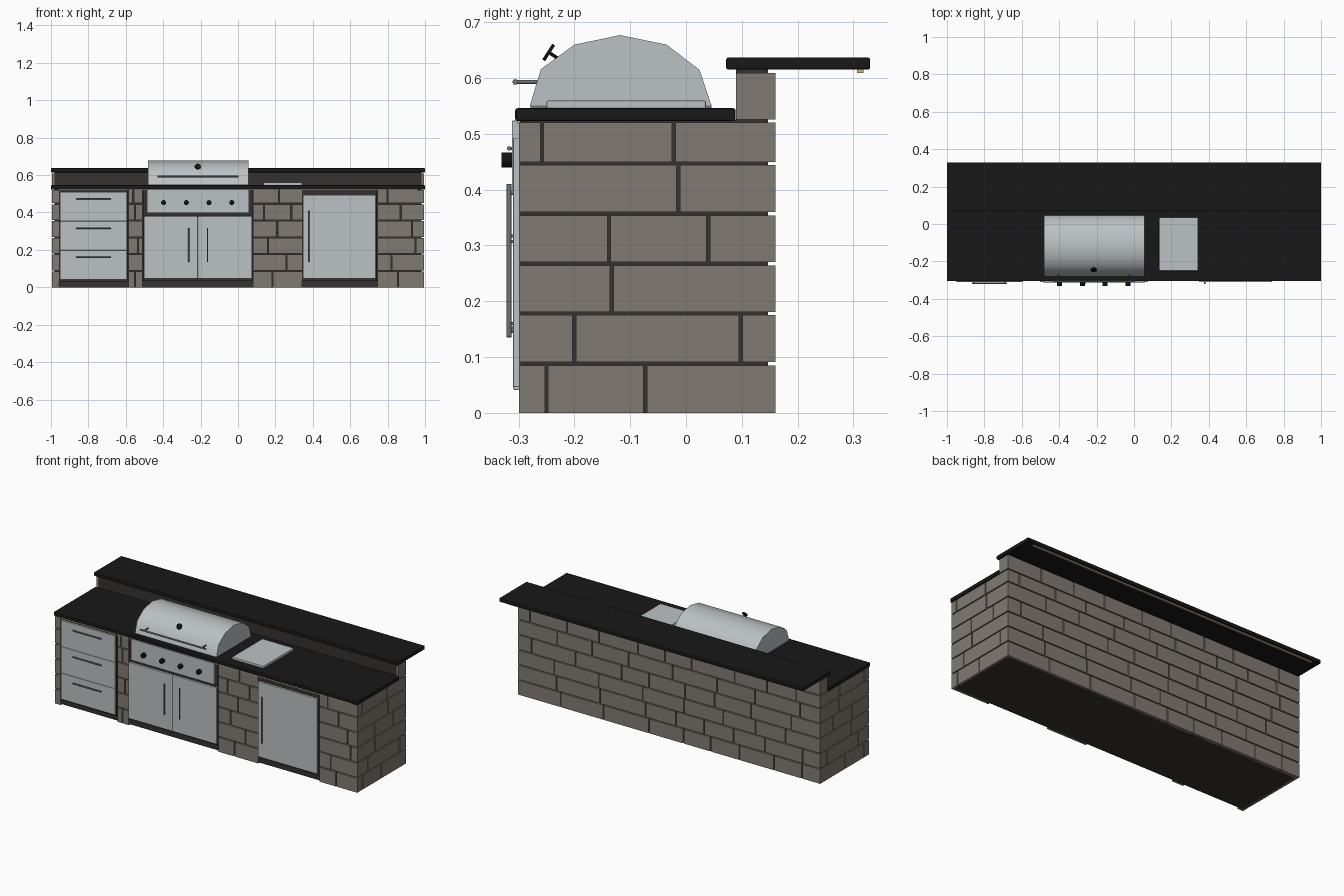
import bpy, bmesh, math, random
from mathutils import Vector, Matrix

if "Cube" in bpy.data.objects:
    bpy.data.objects.remove(bpy.data.objects["Cube"])

random.seed(4)


def material(name, r, g, b):
    m = bpy.data.materials.new(name)
    m.diffuse_color = (r, g, b, 1)
    m.use_nodes = True
    m.node_tree.nodes["Principled BSDF"].inputs["Base Color"].default_value = m.diffuse_color
    return m


STEEL = material("steel", 0.5, 0.54, 0.55)
DARK_STEEL = material("dark_steel", 0.16, 0.17, 0.175)
STONE = material("stone", 0.22, 0.195, 0.17)
MORTAR = material("mortar", 0.035, 0.032, 0.029)
GRANITE = material("granite", 0.009, 0.009, 0.009)
BLACK = material("black", 0.006, 0.006, 0.006)
STRIP = material("light_strip", 0.6, 0.45, 0.25)


def add_box(bm, lo, hi):
    lo, hi = Vector(lo), Vector(hi)
    mat = Matrix.Translation((lo + hi) / 2) @ Matrix.Diagonal((*(hi - lo), 1))
    bmesh.ops.create_cube(bm, size=1, matrix=mat)


def add_rod(bm, a, b, r, sides=10):
    a, b = Vector(a), Vector(b)
    d = b - a
    mat = Matrix.Translation((a + b) / 2) @ d.to_track_quat('Z', 'Y').to_matrix().to_4x4()
    bmesh.ops.create_cone(bm, cap_ends=True, segments=sides, radius1=r, radius2=r,
                          depth=d.length, matrix=mat)


def finish(bm, name, mat, bevel=0, smooth=0):
    me = bpy.data.meshes.new(name)
    bmesh.ops.recalc_face_normals(bm, faces=bm.faces)
    bm.to_mesh(me)
    bm.free()
    ob = bpy.data.objects.new(name, me)
    bpy.context.collection.objects.link(ob)
    me.materials.append(mat)
    if bevel:
        mod = ob.modifiers.new("bevel", 'BEVEL')
        mod.width, mod.segments = bevel, 2
    if smooth:
        bpy.context.view_layer.objects.active = ob
        ob.select_set(True)
        bpy.ops.object.shade_smooth_by_angle(angle=math.radians(smooth))
        ob.select_set(False)
    return ob


def box(name, lo, hi, mat, bevel=0):
    bm = bmesh.new()
    add_box(bm, lo, hi)
    return finish(bm, name, mat, bevel)


def handle(name, a, b, back_y, r, mat):
    # bar with two posts running back to the surface
    bm = bmesh.new()
    a, b = Vector(a), Vector(b)
    add_rod(bm, a, b, r)
    for t in (0.06, 0.94):
        p = a.lerp(b, t)
        add_rod(bm, p, (p.x, back_y, p.z), r * 0.7)
    return finish(bm, name, mat, smooth=40)


# mortar core and raised bar wall
box("mortar_core", (-0.982, -0.286, 0), (0.982, 0.147, 0.525), MORTAR)
box("bar_wall_core", (-0.982, 0.09, 0.52), (0.982, 0.147, 0.616), MORTAR)

# stone courses
ROWS = [0, 0.088, 0.178, 0.267, 0.357, 0.447, 0.523, 0.612]
GAP = 0.003


def stones(name, spans, joints, place, first=0):
    bm = bmesh.new()
    for i, cuts in enumerate(joints, first):
        z0, z1 = ROWS[i] + (GAP if i else 0), ROWS[i + 1] - GAP
        for u0, u1 in spans:
            us = [u0] + [c for c in cuts if u0 + 0.015 < c < u1 - 0.015] + [u1]
            for k in range(len(us) - 1):
                a = us[k] + (GAP if k else 0)
                b = us[k + 1] - (GAP if k < len(us) - 2 else 0)
                add_box(bm, *place(a, b, z0, z1))
    finish(bm, name, STONE)


front_joints = [[-0.55, 0.185, 0.855], [0.26, 0.82], [-0.535, 0.16, 0.95],
                [0.21, 0.93], [-0.55, 0.14, 0.285, 0.87], [-0.56, 0.22, 0.8]]
stones("front_stones", [(-0.98, -0.958), (-0.585, -0.51), (0.08, 0.342), (0.745, 0.98)],
       front_joints, lambda a, b, z0, z1: ((a, -0.299, z0), (b, -0.28, z1)))

side_joints = [[-0.25, -0.073], [-0.2, 0.098], [-0.133], [-0.138, 0.04],
               [-0.014], [-0.258, -0.022]]
for side, s in (("left", -1), ("right", 1)):
    def place(a, b, z0, z1):
        x = sorted((s * 0.978, s * 0.995))
        return (x[0], a, z0), (x[1], b, z1)
    stones(side + "_stones", [(-0.299, 0.16)], side_joints, place)
    stones(side + "_bar_stones", [(0.09, 0.16)], [[]], place, first=6)

back_joints = []
for i in range(7):
    u, cuts = -0.98 + random.uniform(0.06, 0.25), []
    while u < 0.93:
        cuts.append(u)
        u += random.uniform(0.17, 0.31)
    back_joints.append(cuts)
stones("back_stones", [(-0.978, 0.978)], back_joints,
       lambda a, b, z0, z1: ((a, 0.14, z0), (b, 0.16, z1)))

# stone slabs and light strips under their overhangs
box("counter_top", (-1, -0.306, 0.523), (1, 0.089, 0.546), GRANITE, 0.004)
box("bar_top", (-1, 0.072, 0.615), (1, 0.33, 0.637), GRANITE, 0.004)
box("bar_light_strip", (-0.95, 0.306, 0.609), (0.95, 0.318, 0.616), STRIP)
box("counter_light_strip", (-0.96, -0.302, 0.519), (0.96, -0.297, 0.524), STRIP)

# drawer stack
box("drawer_frame", (-0.957, -0.298, 0.03), (-0.59, -0.28, 0.52), MORTAR)
for i in range(3):
    z0 = 0.041 + i * 0.157
    box(f"drawer_{i + 1}", (-0.951, -0.309, z0), (-0.594, -0.285, z0 + 0.1555), STEEL, 0.0015)
    handle(f"drawer_handle_{i + 1}", (-0.866, -0.317, z0 + 0.119),
           (-0.68, -0.317, z0 + 0.119), -0.306, 0.004, DARK_STEEL)

# grill cabinet doors
box("grill_frame", (-0.508, -0.298, 0.035), (0.078, -0.28, 0.523), MORTAR)
for name, x0, x1, hx in (("left", -0.503, -0.215, -0.263), ("right", -0.2135, 0.074, -0.163)):
    box(f"grill_door_{name}", (x0, -0.31, 0.046), (x1, -0.285, 0.38), STEEL, 0.0015)
    handle(f"grill_door_handle_{name}", (hx, -0.317, 0.135), (hx, -0.317, 0.318),
           -0.307, 0.004, DARK_STEEL)

# grill control panel and knobs
box("control_panel", (-0.487, -0.312, 0.398), (0.06, -0.28, 0.524), STEEL, 0.002)
bm = bmesh.new()
for x in (-0.398, -0.276, -0.155, -0.033):
    add_rod(bm, (x, -0.308, 0.453), (x, -0.331, 0.453), 0.0135, 12)
finish(bm, "control_knobs", BLACK, smooth=40)

# grill hood
box("grill_base", (-0.482, -0.279, 0.544), (0.055, 0.046, 0.551), DARK_STEEL)
profile = [(-0.28, 0.55), (-0.26, 0.616), (-0.2, 0.66), (-0.118, 0.677),
           (-0.035, 0.66), (0.024, 0.615), (0.046, 0.55)]
bm = bmesh.new()
cap = bm.faces.new([bm.verts.new((-0.482, y, z)) for y, z in profile])
ext = bmesh.ops.extrude_face_region(bm, geom=[cap], use_keep_orig=True)
bmesh.ops.translate(bm, vec=(0.537, 0, 0),
                    verts=[v for v in ext["geom"] if isinstance(v, bmesh.types.BMVert)])
finish(bm, "grill_hood", STEEL, smooth=45)
handle("hood_handle", (-0.43, -0.306, 0.593), (0.002, -0.306, 0.593), -0.264, 0.005, DARK_STEEL)

# hood temperature gauge
bm = bmesh.new()
n = Vector((0, -0.84, 0.54))
c = Vector((-0.215, -0.246, 0.646))
add_rod(bm, c - n * 0.003, c + n * 0.003, 0.0165, 12)
add_rod(bm, c - n * 0.03, c, 0.003, 8)
finish(bm, "temperature_gauge", BLACK, smooth=40)

# side burner lid
box("side_burner_lid", (0.135, -0.25, 0.545), (0.343, 0.036, 0.56), STEEL, 0.003)

# refrigerator
box("fridge_frame", (0.342, -0.298, 0.035), (0.743, -0.28, 0.522), MORTAR)
box("fridge_door", (0.348, -0.31, 0.046), (0.737, -0.285, 0.493), STEEL, 0.002)
handle("fridge_handle", (0.378, -0.317, 0.136), (0.378, -0.317, 0.41), -0.307, 0.0045, DARK_STEEL)
